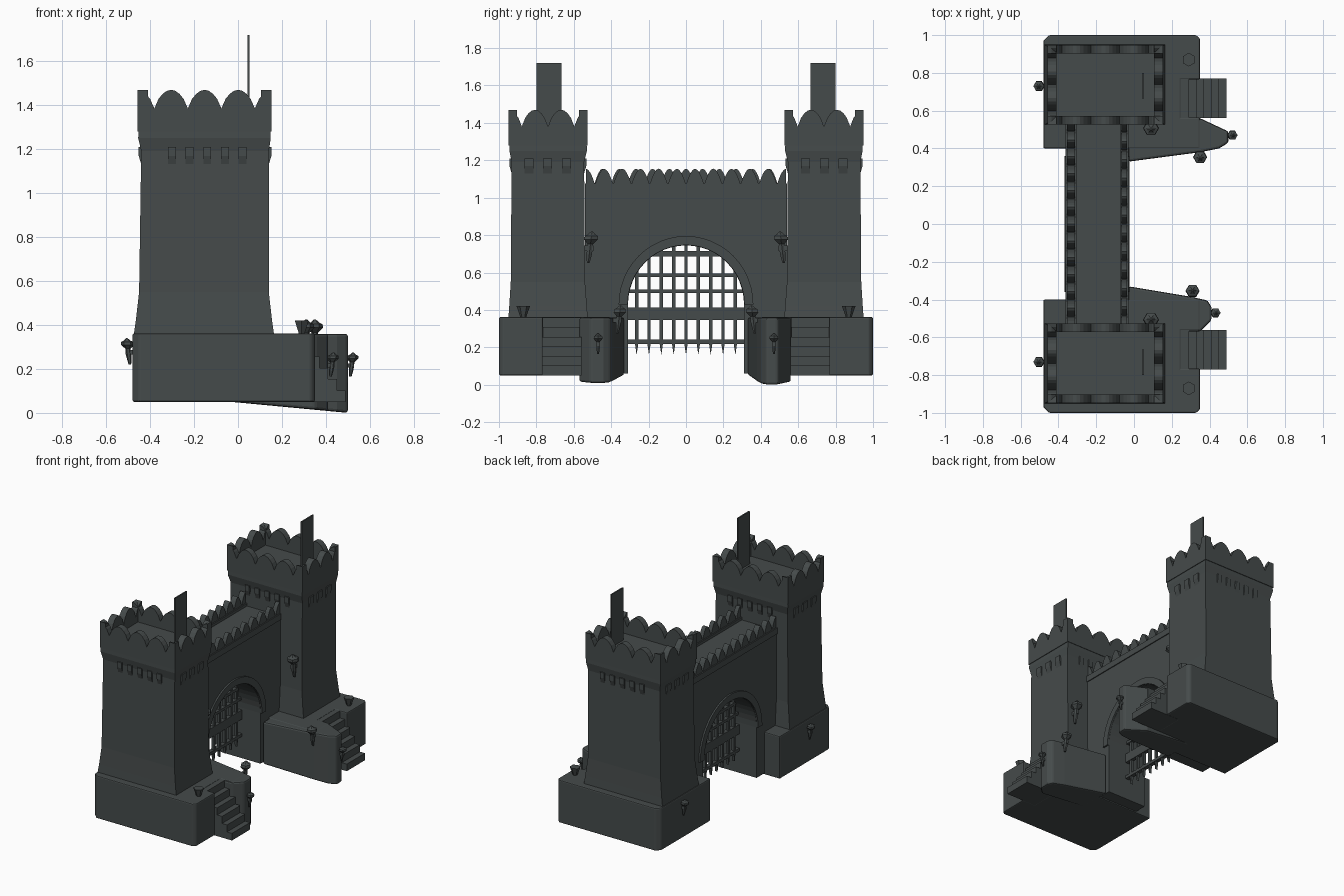
import bpy, bmesh, math
from mathutils import Vector

if "Cube" in bpy.data.objects:
    bpy.data.objects.remove(bpy.data.objects["Cube"])

stone = bpy.data.materials.new("dark_slate_grey")
stone.diffuse_color = (0.06, 0.07, 0.07, 1)
stone.use_nodes = True
stone.node_tree.nodes["Principled BSDF"].inputs["Base Color"].default_value = stone.diffuse_color


def finish(name, bm, bevel=0):
    bmesh.ops.recalc_face_normals(bm, faces=bm.faces[:])
    me = bpy.data.meshes.new(name)
    bm.to_mesh(me)
    bm.free()
    me.materials.append(stone)
    ob = bpy.data.objects.new(name, me)
    bpy.context.collection.objects.link(ob)
    if bevel:
        m = ob.modifiers.new("bevel", 'BEVEL')
        m.width = bevel
        m.segments = 2
        m.limit_method = 'ANGLE'
    return ob


def add_prism(bm, pts, axis, a, b):
    """Extrude a 2D outline along an axis from a to b."""
    put = {'x': lambda p, d: (d, p[0], p[1]),
           'y': lambda p, d: (p[0], d, p[1]),
           'z': lambda p, d: (p[0], p[1], d)}[axis]
    lo = [bm.verts.new(put(p, a)) for p in pts]
    hi = [bm.verts.new(put(p, b)) for p in pts]
    bm.faces.new(lo)
    bm.faces.new(hi[::-1])
    n = len(pts)
    for i in range(n):
        j = (i + 1) % n
        bm.faces.new((lo[i], lo[j], hi[j], hi[i]))
    return lo, hi


def prism(name, pts, axis, a, b, bevel=0):
    bm = bmesh.new()
    add_prism(bm, pts, axis, a, b)
    return finish(name, bm, bevel)


def add_box(bm, x0, x1, y0, y1, z0, z1):
    add_prism(bm, [(x0, y0), (x1, y0), (x1, y1), (x0, y1)], 'z', z0, z1)


def loft(name, rings):
    """Stack rectangles (x0, x1, y0, y1, z)."""
    bm = bmesh.new()
    prev = None
    for x0, x1, y0, y1, z in rings:
        vs = [bm.verts.new(c) for c in ((x0, y0, z), (x1, y0, z), (x1, y1, z), (x0, y1, z))]
        if prev:
            for i in range(4):
                j = (i + 1) % 4
                bm.faces.new((prev[i], prev[j], vs[j], vs[i]))
        else:
            bm.faces.new(vs)
        prev = vs
    bm.faces.new(prev)
    return finish(name, bm)


def crenel(u0, u1, n, base, low, high, power):
    """Outline of a parapet with n rounded teeth."""
    pts = [(u1, base), (u0, base)]
    steps = (n - 1) * 8
    for i in range(steps + 1):
        t = i / 8
        pts.append((u0 + (u1 - u0) * i / steps, low + (high - low) * abs(math.cos(math.pi * t)) ** power))
    return pts


def torch(name, loc, out, h):
    """Wall torch: bracket, tapering handle, cup and flame."""
    loc, out = Vector(loc), Vector(out)
    bm = bmesh.new()
    prev = None
    for k, (t, r) in enumerate([(-.5, .05), (-.2, .1), (.1, .1), (.25, .25), (.36, .23), (.4, .14), (.5, .03)]):
        c = loc + out * h * (0.16 + 0.12 * t) + Vector((0, 0, t * h))
        vs = [bm.verts.new(c + Vector((math.cos(a), math.sin(a), 0)) * r * h)
              for a in [i * math.tau / 6 for i in range(6)]]
        if prev:
            for i in range(6):
                j = (i + 1) % 6
                bm.faces.new((prev[i], prev[j], vs[j], vs[i]))
        else:
            bm.faces.new(vs)
        prev = vs
    bm.faces.new(prev)
    w = h * 0.06
    c0, c1 = loc - out * 0.01, loc + out * h * 0.2
    add_box(bm, min(c0.x, c1.x) - w, max(c0.x, c1.x) + w, min(c0.y, c1.y) - w,
            max(c0.y, c1.y) + w, loc.z - h * .12, loc.z + h * .05)
    finish(name, bm)


# ---- the two towers with their bases
for s, side in ((1, "right"), (-1, "left")):
    def flip(pts):
        return [(x, y * s) for x, y in pts]

    # base block with a notch for the stairs
    prism(side + "_base", flip([(-.48, .40), (.35, .40), (.35, .565), (.25, .565), (.25, .765), (.35, .765),
                                (.35, .98), (.33, 1), (-.45, 1), (-.48, .97)]), 'z', .05, .362, .008)

    # sloping-bottomed buttress beside the road
    if s > 0:
        outline = [(-.03, .33), (.35, .38), (.45, .40), (.5, .43), (.5, .49), (.35, .56), (-.03, .56)]
    else:
        outline = [(-.03, .33), (.30, .385), (.39, .405), (.41, .44), (.41, .51), (.35, .57), (-.03, .57)]
    bm = bmesh.new()
    lo, hi = add_prism(bm, flip(outline), 'z', 0, .36)
    for v in lo:
        v.co.z = .05 - .1 * max(v.co.x, 0)
    finish(side + "_buttress", bm, .012)

    # stairs
    steps = [(.245, .05)]
    n = 6
    for i in range(n):
        z = .36 - i * .31 / n
        steps += [(.25 + i * .24 / n, z), (.25 + (i + 1) * .24 / n, z)]
    steps.append((.49, .05))
    prism(side + "_stairs", steps, 'y', s * .56, s * .77)

    # shaft with spreading foot, and overhanging head
    def ring(x0, x1, y0, y1, z):
        return (x0, x1, s * y0, s * y1, z)
    loft(side + "_tower", [ring(-.475, .165, .525, .95, .35), ring(-.465, .155, .53, .945, .42),
                           ring(-.45, .14, .54, .937, .55), ring(-.44, .14, .545, .932, 1.22)])
    loft(side + "_tower_head", [ring(-.44, .14, .545, .932, 1.19), ring(-.454, .149, .53, .944, 1.25),
                                ring(-.452, .147, .532, .942, 1.335)])

    # battlements on four sides
    bm = bmesh.new()
    for x0, x1 in ((-.457, -.41), (.105, .153)):
        add_prism(bm, [(y * s, z) for y, z in crenel(.527, .948, 4, 1.28, 1.38, 1.47, .7)], 'x', x0, x1)
    for y0, y1 in ((.527, .572), (.903, .948)):
        add_prism(bm, crenel(-.457, .153, 5, 1.28, 1.385, 1.47, .7), 'y', s * y0, s * y1)
    finish(side + "_battlements", bm)

    # corbels under the head
    bm = bmesh.new()
    for x in (-.30, -.22, -.14, -.06, .02):
        for y, o in ((.545, -1), (.932, 1)):
            add_prism(bm, [(s * (y - o * .01), 1.21), (s * (y + o * .012), 1.21), (s * (y + o * .012), 1.17),
                           (s * (y - o * .003), 1.12)], 'x', x - .018, x + .018)
    for y in (.64, .74, .84):
        for x, o in ((-.44, -1), (.14, 1)):
            add_prism(bm, [(x - o * .01, 1.21), (x + o * .012, 1.21), (x + o * .012, 1.17),
                           (x - o * .003, 1.12)], 'y', s * y - .024, s * y + .024)
    finish(side + "_corbels", bm)

    # banner standing on the roof
    bm = bmesh.new()
    add_box(bm, .043, .053, s * .665, s * .80, 1.33, 1.72)
    finish(side + "_banner", bm)

    # torches
    torch(side + "_tower_torch", (.09, s * .54, .735), (0, -s, 0), .17)
    torch(side + "_back_torch", (-.48, s * .73, .28), (-1, 0, 0), .12)
    torch(side + "_buttress_torch", (.5 if s > 0 else .41, s * .47, .22), (1, 0, 0), .11)
    torch(side + "_road_torch", (.35 if s > 0 else .31, s * .383, .35), (0, -s, 0), .15)

    # brazier on the base
    bm = bmesh.new()
    bmesh.ops.create_cone(bm, cap_ends=True, segments=6, radius1=.015, radius2=.036, depth=.06)
    bmesh.ops.translate(bm, vec=(.29, s * .87, .39), verts=bm.verts[:])
    finish(side + "_brazier", bm)

# ---- gate wall with arched opening
def arch(r):
    return [((.31 + r) * math.cos(math.pi * i / 24), .43 + (.315 + r) * math.sin(math.pi * i / 24))
            for i in range(25)]


prism("gate_wall", [(.54, .06), (.54, 1.055), (-.54, 1.055), (-.54, .06), (-.31, .06)]
      + arch(0)[::-1] + [(.31, .06)], 'x', -.355, -.035)

# raised arch trim on both faces
bm = bmesh.new()
for x0, x1 in ((-.367, -.34), (-.05, -.023)):
    add_prism(bm, arch(.002) + arch(.05)[::-1], 'x', x0, x1)
finish("arch_trim", bm)

# ledges and wall teeth
bm = bmesh.new()
for x0, x1, n in ((-.363, -.305, 13), (-.075, -.028, 12)):
    add_box(bm, x0, x1, -.54, .54, 1.03, 1.075)
    add_prism(bm, crenel(-.535, .535, n, 1.05, 1.07, 1.155, .9), 'x', x0 + .008, x1 - .008)
finish("wall_battlements", bm)

# ---- portcullis
bm = bmesh.new()
for i in range(-4, 5):
    y = i * .066
    top = .43 + .33 * math.sqrt(1 - (y / .325) ** 2)
    add_prism(bm, [(y - .009, top), (y - .009, .22), (y, .16), (y + .009, .22), (y + .009, top)], 'x', -.21, -.19)
for z, h, w in ((.23, .011, .315), (.38, .034, .315), (.50, .010, .315), (.585, .010, .29), (.70, .014, .20)):
    add_box(bm, -.215, -.185, -w, w, z - h, z + h)
finish("portcullis", bm)
